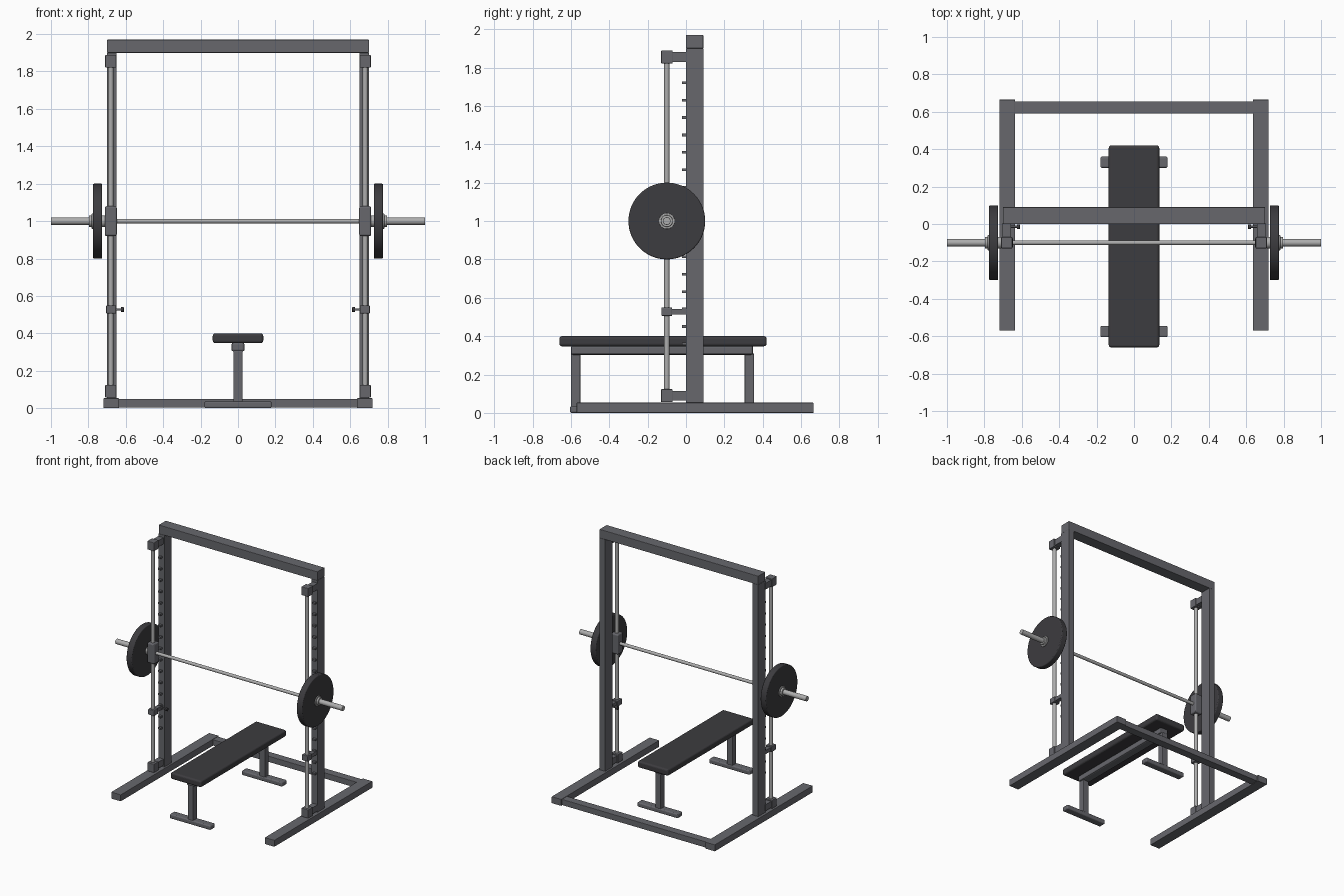
import bpy, math
from mathutils import Vector

if "Cube" in bpy.data.objects:
    bpy.data.objects.remove(bpy.data.objects["Cube"])


def material(name, rgb):
    m = bpy.data.materials.new(name)
    m.diffuse_color = (*rgb, 1)
    m.use_nodes = True
    m.node_tree.nodes["Principled BSDF"].inputs["Base Color"].default_value = m.diffuse_color
    return m


FRAME = material("grey frame paint", (0.135, 0.137, 0.152))
BLACK = material("black rubber", (0.046, 0.045, 0.050))
STEEL = material("polished steel", (0.42, 0.42, 0.42))


def finish(ob, name, mat, bevel=0, segments=2):
    ob.name = name
    ob.data.materials.append(mat)
    if bevel:
        mod = ob.modifiers.new("edge", "BEVEL")
        mod.width, mod.segments, mod.limit_method = bevel, segments, "ANGLE"
    return ob


def box(name, mat, x, y, z, bevel=0.0, segments=2):
    """Box from (min, max) ranges on each axis."""
    bpy.ops.mesh.primitive_cube_add(size=1)
    ob = bpy.context.object
    mid = [(a + b) / 2 for a, b in (x, y, z)]
    dim = [abs(b - a) for a, b in (x, y, z)]
    for v in ob.data.vertices:
        v.co = Vector([v.co[i] * dim[i] + mid[i] for i in range(3)])
    return finish(ob, name, mat, bevel, segments)


def rod(name, mat, axis, a, b, centre, r, bevel=0.0, sides=32):
    """Cylinder along axis X or Z, from a to b; centre gives the other two coordinates."""
    c = (a + b) / 2
    loc = (c, *centre) if axis == "X" else (*centre, c)
    rot = (0, math.pi / 2, 0) if axis == "X" else (0, 0, 0)
    bpy.ops.mesh.primitive_cylinder_add(vertices=sides, radius=r, depth=abs(b - a),
                                        location=loc, rotation=rot)
    ob = bpy.context.object
    bpy.ops.object.shade_smooth_by_angle(angle=math.radians(35))
    return finish(ob, name, mat, bevel, 3)


# Main frame crosspieces
box("top_crossbar", FRAME, (-0.70, 0.70), (0.0, 0.09), (1.90, 1.97), 0.003)
box("rear_crossbar", FRAME, (-0.64, 0.64), (0.59, 0.655), (0.003, 0.05), 0.003)

GY, GX = -0.10, 0.68   # guide rod position
for side, s in (("left", -1), ("right", 1)):
    def sx(a, b):
        return tuple(sorted((s * a, s * b)))

    # Floor rail and upright
    box(f"{side}_floor_rail", FRAME, sx(0.635, 0.72), (-0.57, 0.665), (0, 0.053), 0.003)
    box(f"{side}_upright", FRAME, sx(0.65, 0.70), (0.0, 0.09), (0.05, 1.90))

    # Guide rod with its end brackets
    rod(f"{side}_guide_rod", STEEL, "Z", 0.08, 1.86, (s * GX, GY), 0.014)
    for label, z in (("lower", 0.09), ("upper", 1.855)):
        box(f"{side}_{label}_bracket", FRAME, sx(0.65, 0.71), (-0.13, -0.07),
            (z - 0.034, z + 0.034), 0.004)
        box(f"{side}_{label}_bracket_arm", FRAME, sx(0.657, 0.703), (-0.075, 0.005),
            (z - 0.025, z + 0.025))

    # Row of catch pegs on the upright
    for i in range(16):
        z = 0.36 + i * 0.0907
        box(f"{side}_catch_peg_{i + 1}", FRAME, sx(0.668, 0.692), (-0.02, 0.002),
            (z - 0.007, z + 0.007))

    # Safety stop with knob
    box(f"{side}_safety_stop", FRAME, sx(0.652, 0.705), (-0.128, -0.072), (0.505, 0.55), 0.005)
    box(f"{side}_safety_stop_arm", FRAME, sx(0.663, 0.697), (-0.075, 0.0), (0.513, 0.542))
    rod(f"{side}_stop_pin", FRAME, "X", s * 0.62, s * 0.67, (-0.015, 0.527), 0.006, sides=16)
    rod(f"{side}_stop_knob", BLACK, "X", s * 0.61, s * 0.626, (-0.015, 0.527), 0.013, 0.003, 20)

    # Sliding carriage, bar sleeve, weight plate and collars
    box(f"{side}_carriage", FRAME, sx(0.648, 0.712), (-0.132, -0.068), (0.92, 1.08), 0.010, 3)
    rod(f"{side}_bar_sleeve", STEEL, "X", s * 0.70, s * 1.0, (GY, 1.0), 0.020, 0.002)
    rod(f"{side}_weight_plate", BLACK, "X", s * 0.726, s * 0.775, (GY, 1.0), 0.20, 0.006, 64)
    rod(f"{side}_outer_collar", STEEL, "X", s * 0.77, s * 0.797, (GY, 1.0), 0.031, 0.003)
    rod(f"{side}_plate_hub", STEEL, "X", s * 0.77, s * 0.782, (GY, 1.0), 0.041, 0.002)
    rod(f"{side}_inner_collar", STEEL, "X", s * 0.71, s * 0.73, (GY, 1.0), 0.031, 0.003)

# Lifting bar
rod("lifting_bar", STEEL, "X", -0.72, 0.72, (GY, 1.0), 0.0125)

# Bench: pad, spine, legs and feet
box("bench_pad", BLACK, (-0.135, 0.135), (-0.66, 0.42), (0.347, 0.40), 0.014, 4)
box("bench_spine", FRAME, (-0.035, 0.035), (-0.60, 0.35), (0.303, 0.35), 0.010)
for label, y in (("front", -0.575), ("rear", 0.33)):
    box(f"bench_{label}_leg", FRAME, (-0.025, 0.025), (y - 0.025, y + 0.025), (0.02, 0.31), 0.006)
    box(f"bench_{label}_foot", FRAME, (-0.18, 0.18), (y - 0.03, y + 0.03), (0, 0.036), 0.009, 3)
